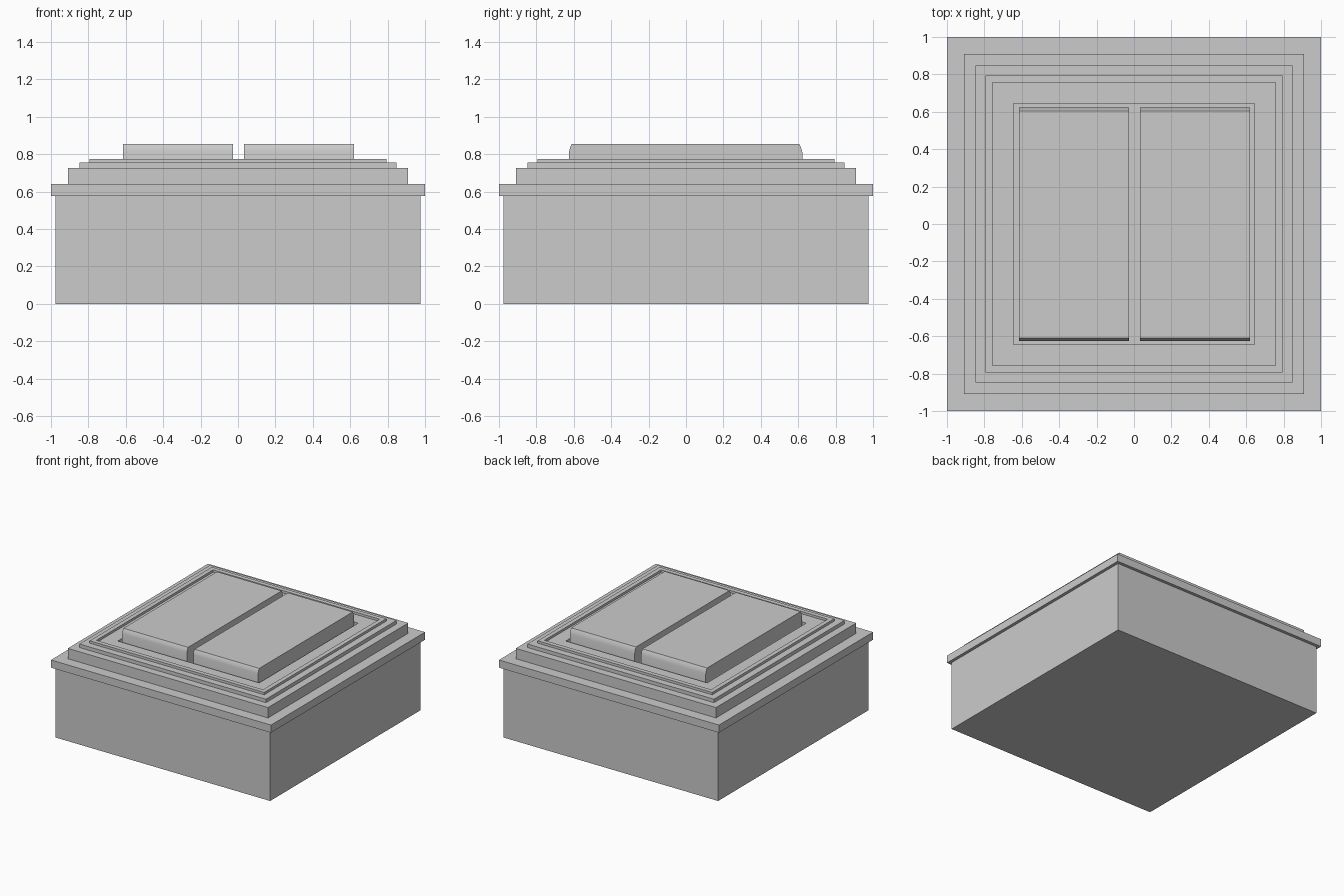
import bpy
import bmesh
import math

cube = bpy.data.objects.get("Cube")
if cube:
    bpy.data.objects.remove(cube, do_unlink=True)

grey = bpy.data.materials.new("light_grey_plastic")
grey.use_nodes = True
colour = (0.6, 0.6, 0.6, 1)
grey.diffuse_color = colour
grey.node_tree.nodes["Principled BSDF"].inputs["Base Color"].default_value = colour


def finish(bm, name):
    bmesh.ops.recalc_face_normals(bm, faces=bm.faces)
    mesh = bpy.data.meshes.new(name)
    bm.to_mesh(mesh)
    bm.free()
    mesh.materials.append(grey)
    obj = bpy.data.objects.new(name, mesh)
    bpy.context.collection.objects.link(obj)
    return obj


def square_loft(name, profile):
    """Skin square rings given as (half width, height), capped at both ends."""
    bm = bmesh.new()
    rings = [[bm.verts.new((sx * r, sy * r, z))
              for sx, sy in ((-1, -1), (1, -1), (1, 1), (-1, 1))]
             for r, z in profile]
    for low, high in zip(rings, rings[1:]):
        for i in range(4):
            j = (i + 1) % 4
            bm.faces.new((low[i], low[j], high[j], high[i]))
    bm.faces.new(rings[0])
    bm.faces.new(rings[-1])
    return finish(bm, name)


def rocker(name, x0, x1):
    """Side profile in y and z, extruded along x."""
    profile = [(-0.625, 0.64), (-0.625, 0.815), (-0.619, 0.838), (-0.61, 0.855),
               (0.605, 0.855), (0.614, 0.838), (0.622, 0.81), (0.622, 0.64)]
    bm = bmesh.new()
    face = bm.faces.new([bm.verts.new((x0, y, z)) for y, z in profile])
    out = bmesh.ops.extrude_face_region(bm, geom=[face])
    moved = [v for v in out["geom"] if isinstance(v, bmesh.types.BMVert)]
    bmesh.ops.translate(bm, vec=(x1 - x0, 0, 0), verts=moved)
    obj = finish(bm, name)
    bpy.ops.object.select_all(action="DESELECT")
    obj.select_set(True)
    bpy.context.view_layer.objects.active = obj
    bpy.ops.object.shade_smooth_by_angle(angle=math.radians(35))
    return obj


# Wall box and overhanging cover plate, with the stepped frame and rocker well
square_loft("switch_housing", [
    (0.975, 0), (0.975, 0.577), (1, 0.577), (1, 0.64),   # box and flange
    (0.91, 0.64), (0.91, 0.725), (0.848, 0.725),         # outer steps
    (0.848, 0.754), (0.793, 0.754), (0.793, 0.774),      # raised rim
    (0.757, 0.774), (0.757, 0.755), (0.643, 0.755),      # inner recess
    (0.643, 0.64)])                                      # rocker well

# Pair of rocker buttons
rocker("right_rocker", -0.615, -0.027)
rocker("left_rocker", 0.031, 0.62)
